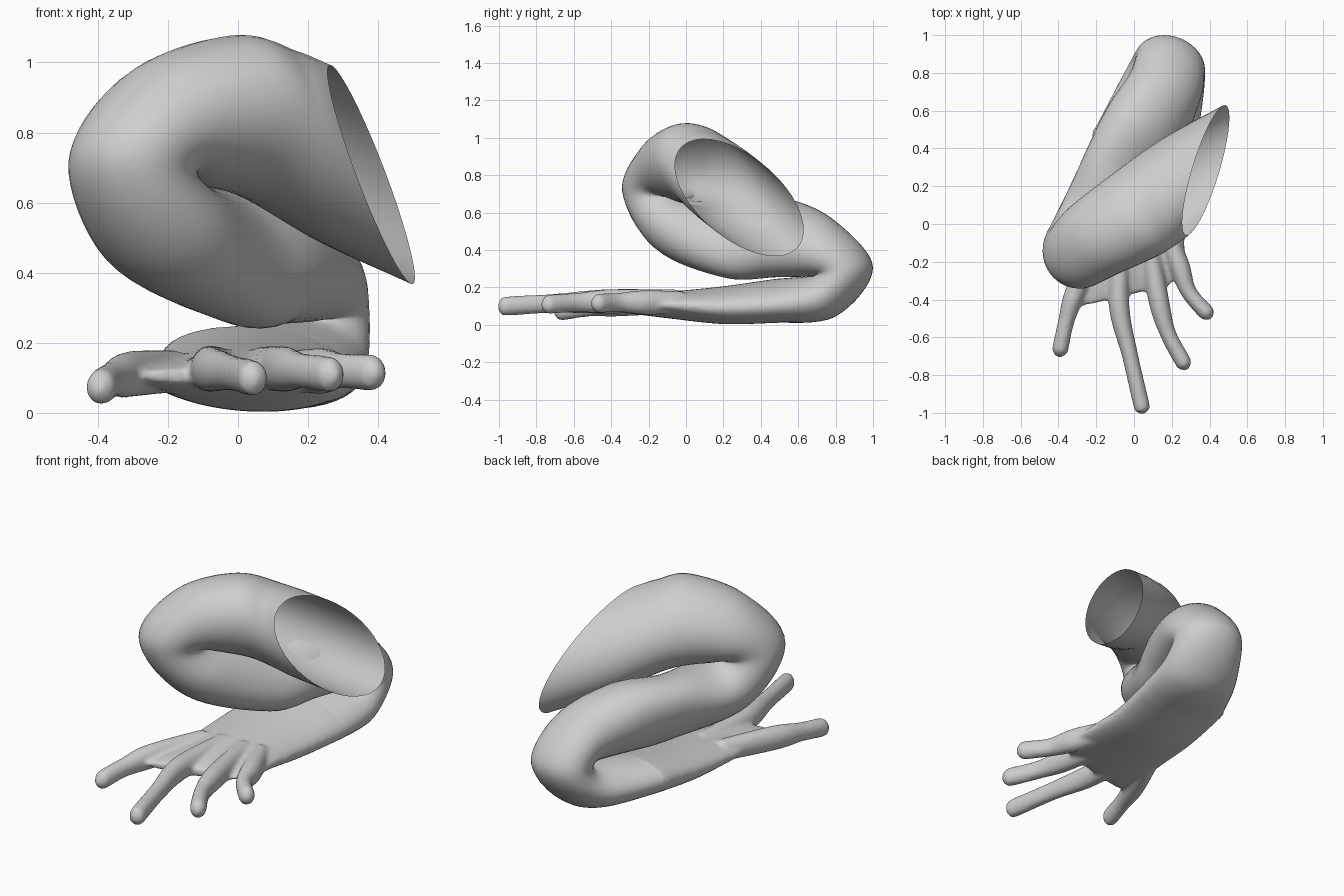
import bpy, bmesh, math
from mathutils import Vector as V

if "Cube" in bpy.data.objects:
    bpy.data.objects.remove(bpy.data.objects["Cube"])

skin = bpy.data.materials.new("light grey skin")
skin.diffuse_color = (0.62, 0.62, 0.62, 1)
skin.use_nodes = True
skin.node_tree.nodes["Principled BSDF"].inputs["Base Color"].default_value = skin.diffuse_color


def spline(p0, p1, p2, p3, t):
    return 0.5 * (2 * p1 + (p2 - p0) * t + (2 * p0 - 5 * p1 + 4 * p2 - p3) * t * t
                  + (3 * p1 - p0 - 3 * p2 + p3) * t ** 3)


def loft(bm, sections, steps=8, sides=40, caps=True):
    """Skin a smooth tube over elliptical sections (centre, half axis a, half axis b)."""
    s = [[V(v) for v in sec] for sec in sections]
    s = [s[0]] + s + [s[-1]]
    rings = []
    for i in range(1, len(s) - 2):
        last = i == len(s) - 3
        for k in range(steps + (1 if last else 0)):
            c, a, b = [spline(s[i - 1][j], s[i][j], s[i + 1][j], s[i + 2][j], k / steps)
                       for j in range(3)]
            rings.append([bm.verts.new(c + a * math.cos(2 * math.pi * n / sides)
                                       + b * math.sin(2 * math.pi * n / sides))
                          for n in range(sides)])
    for r, q in zip(rings, rings[1:]):
        for n in range(sides):
            m = (n + 1) % sides
            bm.faces.new((r[n], r[m], q[m], q[n]))
    if caps:
        bm.faces.new(rings[-1])
        bm.faces.new(rings[0][::-1])


def finish(bm, name):
    bmesh.ops.recalc_face_normals(bm, faces=bm.faces[:])
    for f in bm.faces:
        f.smooth = True
    me = bpy.data.meshes.new(name)
    bm.to_mesh(me)
    bm.free()
    me.materials.append(skin)
    ob = bpy.data.objects.new(name, me)
    bpy.context.collection.objects.link(ob)
    return ob


# section where leg and foot meet
instep = ((0.06, 0.48, 0.128), (-0.28, 0, 0.025), (0, 0, 0.115))

# folded leg: open hip end, thigh, knee, shin, ankle, heel
leg = [
    ((0.38, 0.285, 0.68), (0.075, 0.33, -0.09), (-0.10, -0.10, 0.30)),
    ((0.20, 0.18, 0.76), (-0.05, 0.27, -0.05), (-0.05, -0.06, 0.27)),
    ((0.01, 0.05, 0.845), (-0.13, 0.21, -0.01), (-0.03, -0.05, 0.232)),
    ((-0.20, -0.08, 0.815), (-0.14, 0.17, -0.01), (-0.08, -0.07, 0.16)),
    ((-0.30, -0.15, 0.70), (-0.13, 0.14, 0), (-0.13, -0.13, 0.02)),
    ((-0.215, -0.03, 0.53), (-0.17, 0.13, 0.02), (-0.075, -0.08, -0.13)),
    ((-0.06, 0.27, 0.46), (-0.20, 0.10, 0.06), (0.02, -0.03, -0.20)),
    ((0.06, 0.52, 0.46), (-0.20, 0.10, 0.05), (0, -0.02, -0.20)),
    ((0.165, 0.73, 0.405), (-0.19, 0.06, 0.02), (-0.01, -0.06, -0.145)),
    ((0.19, 0.845, 0.285), (-0.185, 0.03, 0), (-0.005, -0.152, -0.02)),
    ((0.15, 0.73, 0.152), (-0.22, 0.03, 0.01), (0, -0.07, 0.108)),
    instep,
]
bm = bmesh.new()
loft(bm, leg, caps=False)
finish(bm, "folded_leg")

# flat foot with a thin webbed front edge
bm = bmesh.new()
loft(bm, [
    ((0.067, 0.51, 0.13), (-0.276, 0, 0.025), (0, 0, 0.113)), instep,
    ((0.02, 0.20, 0.105), (-0.27, 0, 0.015), (0, 0, 0.10)),
    ((0.0, -0.08, 0.105), (-0.27, -0.02, 0), (0, 0, 0.072)),
    ((-0.02, -0.28, 0.105), (-0.285, -0.08, 0), (0, 0, 0.045)),
    ((-0.05, -0.38, 0.105), (-0.25, -0.06, 0), (0, 0, 0.022)),
])

# four toes: root in the foot, knuckle, middle, tip
toes = [
    [(-0.18, -0.05, 0.12), (-0.31, -0.36, 0.11), (-0.36, -0.52, 0.095), (-0.39, -0.66, 0.075)],
    [(-0.06, -0.05, 0.13), (-0.08, -0.42, 0.125), (-0.02, -0.70, 0.115), (0.04, -0.96, 0.10)],
    [(0.07, -0.05, 0.13), (0.13, -0.40, 0.125), (0.18, -0.58, 0.12), (0.26, -0.73, 0.11)],
    [(0.16, -0.02, 0.12), (0.24, -0.22, 0.12), (0.29, -0.36, 0.12), (0.38, -0.465, 0.115)],
]
for path in toes:
    p = [V(q) for q in path]
    d = (p[3] - p[2]).normalized()
    pts = list(zip(p, (0.05, 0.055, 0.043, 0.043)))
    pts += [(p[3] + d * 0.025, 0.034), (p[3] + d * 0.04, 0.021), (p[3] + d * 0.048, 0.004)]
    secs = []
    for i, (c, r) in enumerate(pts):
        t = pts[min(i + 1, len(pts) - 1)][0] - pts[max(i - 1, 0)][0]
        side = V((t.y, -t.x, 0)).normalized()
        secs.append((c, side * r, V((0, 0, r * 1.2))))
    loft(bm, secs, steps=6, sides=20)
foot = finish(bm, "webbed_foot")

# fuse the toes into the foot and soften the webs
rem = foot.modifiers.new("fuse", 'REMESH')
rem.mode = 'VOXEL'
rem.voxel_size = 0.011
rem.use_smooth_shade = True
sm = foot.modifiers.new("soften", 'SMOOTH')
sm.factor = 0.5
sm.iterations = 8
bpy.context.view_layer.objects.active = foot
foot.select_set(True)
for m in ("fuse", "soften"):
    bpy.ops.object.modifier_apply(modifier=m)
if not foot.data.materials:
    foot.data.materials.append(skin)

# open the hidden back end of the foot where it joins the leg
bm = bmesh.new()
bm.from_mesh(foot.data)
bm.normal_update()
hidden = [f for f in bm.faces if f.calc_center_median().y > 0.47 and f.normal.y > 0.6]
bmesh.ops.delete(bm, geom=hidden, context='FACES')
bm.to_mesh(foot.data)
bm.free()
